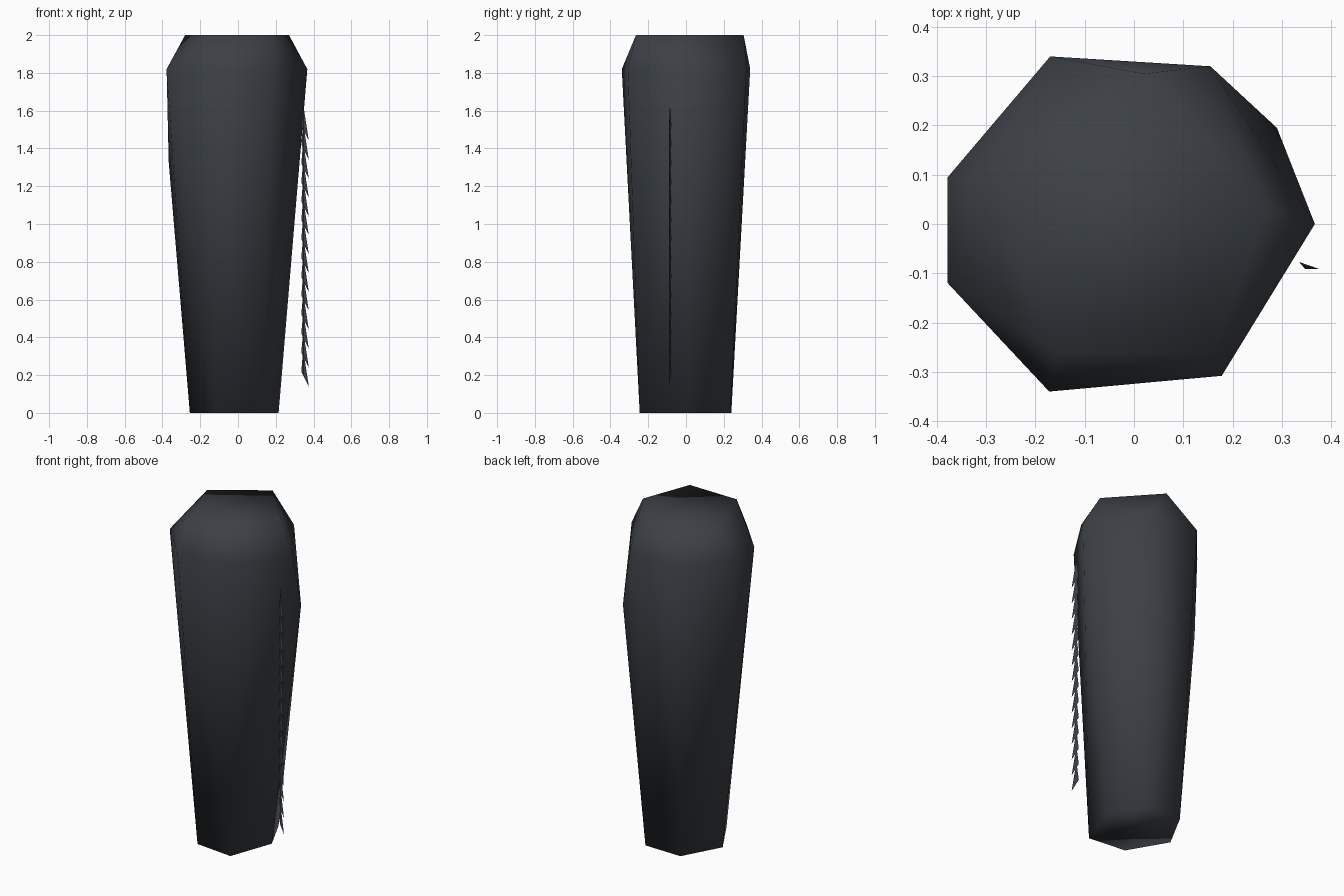
import bpy, bmesh

if "Cube" in bpy.data.objects:
    bpy.data.objects.remove(bpy.data.objects["Cube"])

slate = bpy.data.materials.new("dark_slate")
slate.diffuse_color = (0.045, 0.052, 0.061, 1)
slate.use_nodes = True
slate.node_tree.nodes["Principled BSDF"].inputs["Base Color"].default_value = slate.diffuse_color


def hull(bm, points):
    """Add the convex hull of the points to bm."""
    verts = [bm.verts.new(p) for p in points]
    res = bmesh.ops.convex_hull(bm, input=verts)
    unused = {g for g in res["geom_interior"] + res["geom_unused"]
              if isinstance(g, bmesh.types.BMVert)}
    bmesh.ops.delete(bm, geom=list(unused), context='VERTS')


def finish(name, bm, smooth):
    bmesh.ops.recalc_face_normals(bm, faces=bm.faces)
    for f in bm.faces:
        f.smooth = smooth
    me = bpy.data.meshes.new(name)
    bm.to_mesh(me)
    bm.free()
    me.materials.append(slate)
    ob = bpy.data.objects.new(name, me)
    bpy.context.collection.objects.link(ob)
    return ob


# Tapered stone body: rough rings from bottom to top, joined as a hull
bottom = [(.215, .02), (.11, .235), (-.13, .24), (-.255, .01), (-.12, -.22), (.12, -.245)]
shoulder = [(.367, 0), (.155, .32), (-.17, .34), (-.378, .095),
            (-.378, -.12), (-.172, -.34), (.178, -.308)]
cap = [(.27, .03), (.02, .305), (-.28, .10), (-.16, -.26), (.16, -.265)]
bulges = [(.29, .195, 1.41), (-.367, .085, 1.33), (-.24, -.175, .87)]

bm = bmesh.new()
hull(bm, [(x, y, 0) for x, y in bottom] + [(x, y, 1.82) for x, y in shoulder]
     + [(x, y, 2) for x, y in cap] + bulges)
finish("stone_body", bm, True)

# Column of small overlapping thorns beside the body
bm = bmesh.new()
for i in range(14):
    z = .14 + .1 * i
    hull(bm, [(.345, -.085, z + .195), (.335, -.077, z + .08),
              (.347, -.091, z + .06), (.375, -.091, z)])
finish("thorn_strip", bm, False)
